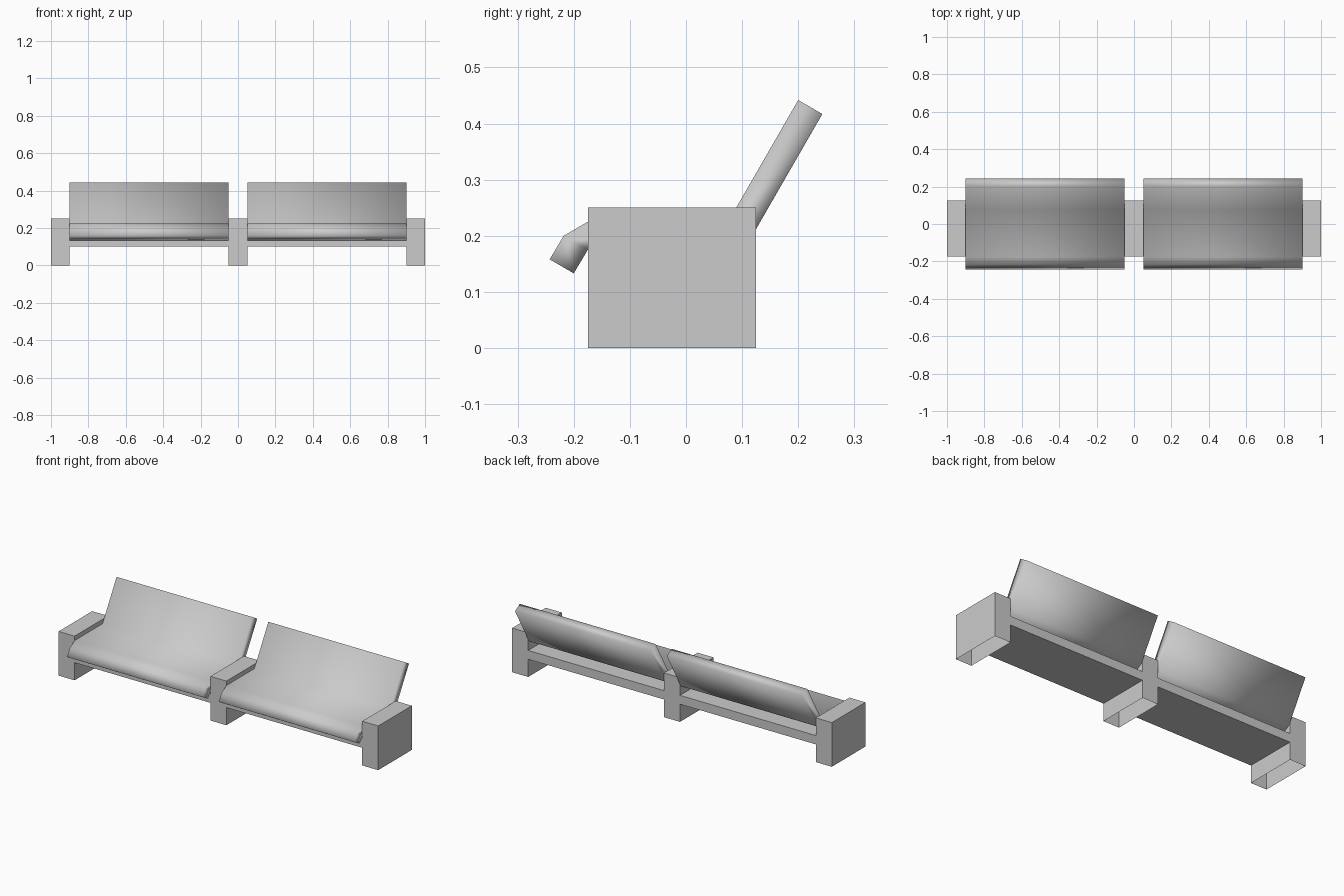
import bpy, bmesh

cube = bpy.data.objects.get("Cube")
if cube:
    bpy.data.objects.remove(cube, do_unlink=True)

GREY = (0.6, 0.6, 0.6, 1.0)
mat = bpy.data.materials.new("light_grey")
mat.use_nodes = True
mat.diffuse_color = GREY
mat.node_tree.nodes["Principled BSDF"].inputs["Base Color"].default_value = GREY

FRONT, BACK = -0.175, 0.125


def extrude_x(name, profile, x0, x1, smooth=False, open_bottom=False):
    """Extrude a closed (y, z) profile along x."""
    bm = bmesh.new()
    face = bm.faces.new([bm.verts.new((x0, y, z)) for y, z in profile])
    ext = bmesh.ops.extrude_face_region(bm, geom=[face], use_keep_orig=True)
    moved = [v for v in ext["geom"] if isinstance(v, bmesh.types.BMVert)]
    bmesh.ops.translate(bm, verts=moved, vec=(x1 - x0, 0, 0))
    bmesh.ops.recalc_face_normals(bm, faces=bm.faces[:])
    if open_bottom:
        low = [f for f in bm.faces if f.normal.z < -0.9]
        bmesh.ops.delete(bm, geom=low, context="FACES_ONLY")
    for f in bm.faces:
        f.smooth = smooth
    mesh = bpy.data.meshes.new(name)
    bm.to_mesh(mesh)
    bm.free()
    mesh.materials.append(mat)
    obj = bpy.data.objects.new(name, mesh)
    bpy.context.collection.objects.link(obj)
    return obj


def slab(z0, z1):
    return [(FRONT, z0), (BACK, z0), (BACK, z1), (FRONT, z1)]


# Hollow armrest blocks, open underneath
for name, x in (("right", -0.95), ("middle", 0), ("left", 0.95)):
    extrude_x(name + "_armrest", slab(0, 0.25), x - 0.05, x + 0.05, open_bottom=True)

# Bent seat shell: front lip, flat seat, leaning backrest
seat_profile = [
    (-0.243, 0.158), (-0.2, 0.133),                  # lip end
    (-0.175, 0.175), (0.075, 0.175), (0.118, 0.2),   # underside
    (0.243, 0.417), (0.2, 0.442),                    # backrest top
    (0.075, 0.225), (-0.175, 0.225), (-0.218, 0.2),  # upper side
]

# One seat and one support beam per bay
for name, x0, x1 in (("right", -0.9, -0.05), ("left", 0.05, 0.9)):
    extrude_x(name + "_seat", seat_profile, x0, x1, smooth=True)
    extrude_x(name + "_beam", slab(0.1, 0.15), x0, x1)
